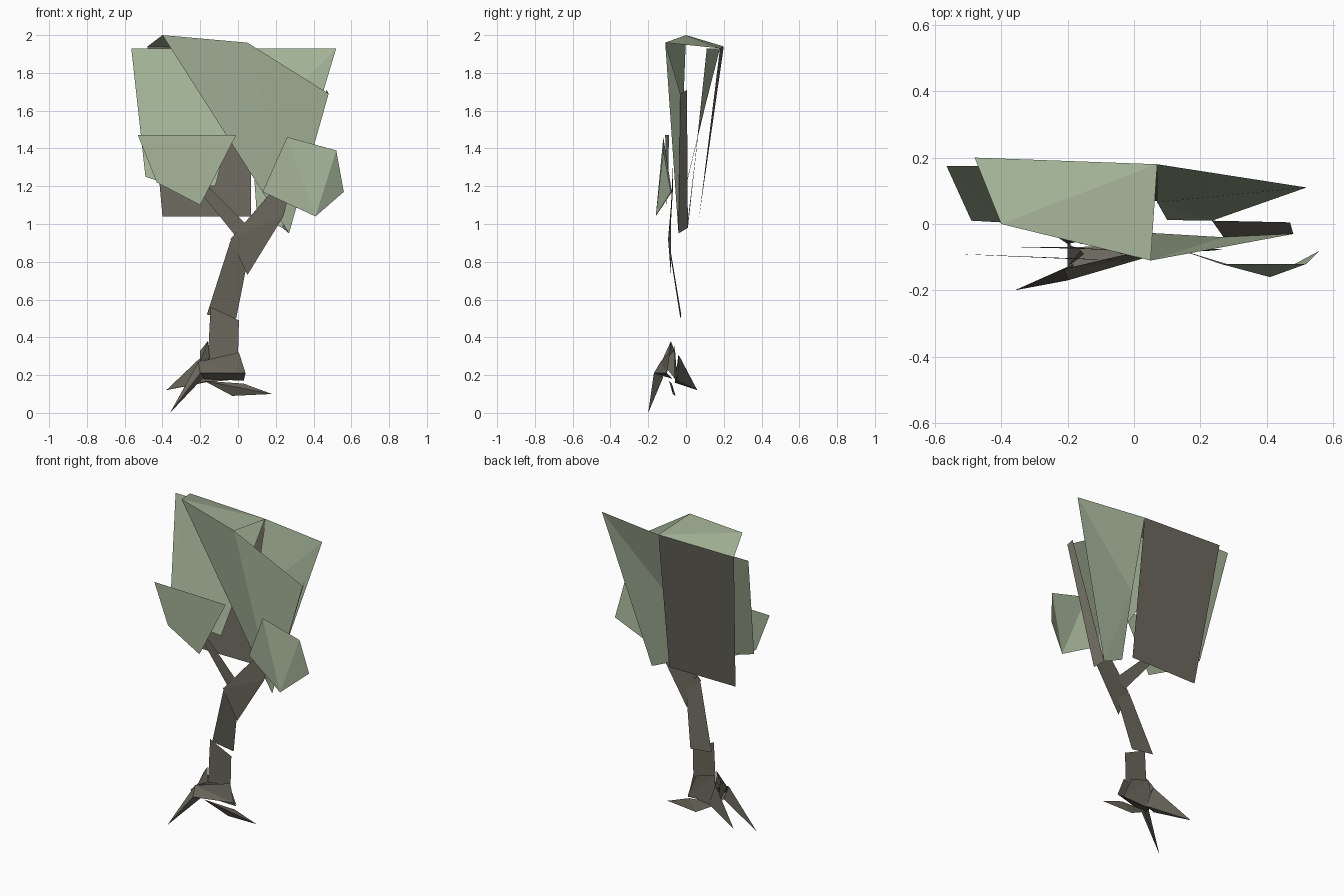
import bpy
from mathutils import Vector


def material(name, rgb):
    m = bpy.data.materials.new(name)
    m.diffuse_color = (*rgb, 1)
    return m


GREEN = material("pale sage green", (0.38, 0.46, 0.32))
BROWN = material("grey brown", (0.145, 0.135, 0.108))


def sheet(name, pts, faces, mat, toward=(0, -1, 0)):
    """Flat-faced sheet whose faces are turned toward a direction."""
    out = []
    for f in faces:
        a, b, c = (Vector(pts[i]) for i in f[:3])
        n = (b - a).cross(c - a)
        out.append(f if n.dot(Vector(toward)) >= 0 else f[::-1])
    me = bpy.data.meshes.new(name)
    me.from_pydata(pts, [], out)
    me.materials.append(mat)
    ob = bpy.data.objects.new(name, me)
    bpy.context.collection.objects.link(ob)
    return ob


def spike(name, base, tip):
    """Pointed root: a base loop joined to one tip."""
    n = len(base)
    pts = base + [tip]
    mid = sum((Vector(p) for p in pts), Vector()) / len(pts)
    faces = [(i, (i + 1) % n, n) for i in range(n)] + [tuple(range(n))]
    out = []
    for f in faces:
        a, b, c = (Vector(pts[i]) for i in f[:3])
        out.append(f if (b - a).cross(c - a).dot(a - mid) >= 0 else f[::-1])
    return sheet_raw(name, pts, out)


def sheet_raw(name, pts, faces):
    me = bpy.data.meshes.new(name)
    me.from_pydata(pts, [], faces)
    me.materials.append(BROWN)
    ob = bpy.data.objects.new(name, me)
    bpy.context.collection.objects.link(ob)
    return ob


# Crown: corners shared by its panels
peak, brow = (-0.40, 0, 2.0), (0.05, -0.11, 1.96)
back_l, back_r = (-0.48, 0.20, 1.94), (0.07, 0.18, 1.93)
side_t, side_b = (0.48, -0.03, 1.69), (0.27, -0.04, 0.95)
rim_t, rim_b = (0.47, 0.005, 1.71), (0.235, 0.01, 0.98)

sheet("crown_top", [peak, brow, back_r, back_l], [(0, 1, 2), (0, 2, 3)], GREEN, (0, 0, 1))
sheet("crown_front", [peak, brow, side_t, side_b], [(0, 1, 3), (1, 2, 3)], GREEN)
sheet("crown_side", [side_t, rim_t, rim_b, side_b], [(0, 1, 2, 3)], BROWN, (1, 0, -0.3))
sheet("crown_back", [back_l, back_r, (0.07, 0.07, 1.04), (-0.40, 0.07, 1.04)],
      [(0, 1, 2, 3)], BROWN, (0, 1, 0))
sheet("crown_right_panel",
      [(0.52, 0.11, 1.93), back_r, (0.07, 0.065, 1.48), (0.10, 0.012, 1.04), rim_b],
      [(0, 1, 2), (0, 2, 4), (2, 3, 4)], GREEN, (0, 1, 0))
sheet("crown_left_panel",
      [(-0.565, 0.175, 1.93), (0.07, 0.17, 1.93), (-0.12, 0.0, 1.2), (-0.40, 0.005, 1.22), (-0.49, 0.01, 1.25)],
      [(0, 1, 2), (0, 2, 3), (0, 3, 4)], GREEN)

# Small leaf clumps in front
sheet("left_leaf_clump",
      [(-0.53, -0.09, 1.47), (-0.01, -0.11, 1.47), (-0.20, -0.105, 1.10), (-0.43, -0.095, 1.22)],
      [(0, 1, 3), (1, 2, 3)], GREEN)
sheet("right_leaf_clump",
      [(0.26, -0.12, 1.46), (0.52, -0.12, 1.39), (0.56, -0.08, 1.17), (0.41, -0.16, 1.04), (0.13, -0.075, 1.17)],
      [(0, 3, 4), (0, 1, 3), (1, 2, 3)], GREEN)

# Branches and trunk
sheet("left_branch",
      [(-0.34, -0.07, 1.30), (-0.15, -0.075, 1.19), (0.05, -0.085, 0.99), (0.0, -0.085, 0.92), (-0.20, -0.07, 1.17)],
      [(0, 1, 4), (1, 2, 3, 4)], BROWN)
sheet("right_branch",
      [(0.16, -0.075, 1.15), (0.27, -0.075, 1.16), (0.24, -0.08, 1.04), (0.05, -0.08, 0.73), (-0.04, -0.095, 0.92)],
      [(0, 1, 2), (0, 2, 4), (2, 3, 4)], BROWN)
sheet("upper_trunk",
      [(-0.04, -0.09, 0.91), (0.06, -0.085, 0.85), (-0.01, -0.03, 0.50), (-0.165, -0.025, 0.52)],
      [(0, 1, 3), (1, 2, 3)], BROWN)
sheet("lower_trunk",
      [(-0.145, -0.075, 0.56), (0.005, -0.075, 0.49), (0.0, -0.075, 0.30), (-0.16, -0.075, 0.28)],
      [(0, 1, 2, 3)], BROWN)

# Foot of the trunk and spiky roots
sheet("foot_front",
      [(-0.21, -0.135, 0.27), (0.005, -0.085, 0.32), (0.04, -0.10, 0.21), (-0.20, -0.17, 0.21),
       (0.03, -0.06, 0.17), (-0.18, -0.07, 0.18)],
      [(0, 1, 2), (0, 2, 3), (3, 2, 4, 5)], BROWN, (0, -1, -0.2))
sheet("foot_left_bump",
      [(-0.16, -0.08, 0.38), (-0.20, -0.06, 0.33), (-0.20, -0.13, 0.27), (-0.15, -0.09, 0.29), (-0.19, -0.05, 0.17)],
      [(0, 1, 2), (0, 2, 3), (1, 4, 2)], BROWN, (-0.5, -1, 0))
sheet("foot_back",
      [(-0.16, -0.06, 0.36), (-0.03, -0.06, 0.32), (0.03, -0.06, 0.18), (-0.19, -0.045, 0.16)],
      [(0, 1, 2), (0, 2, 3)], BROWN, (0, 1, 0))
spike("front_root", [(-0.21, -0.135, 0.27), (-0.20, -0.17, 0.21), (-0.18, -0.12, 0.19)], (-0.36, -0.20, 0.0))
spike("left_root", [(-0.18, -0.04, 0.31), (-0.20, -0.06, 0.16), (-0.13, -0.045, 0.17)], (-0.38, 0.06, 0.12))
spike("right_root", [(-0.18, -0.09, 0.17), (-0.03, -0.055, 0.09), (0.03, -0.075, 0.155)], (0.18, -0.07, 0.10))
